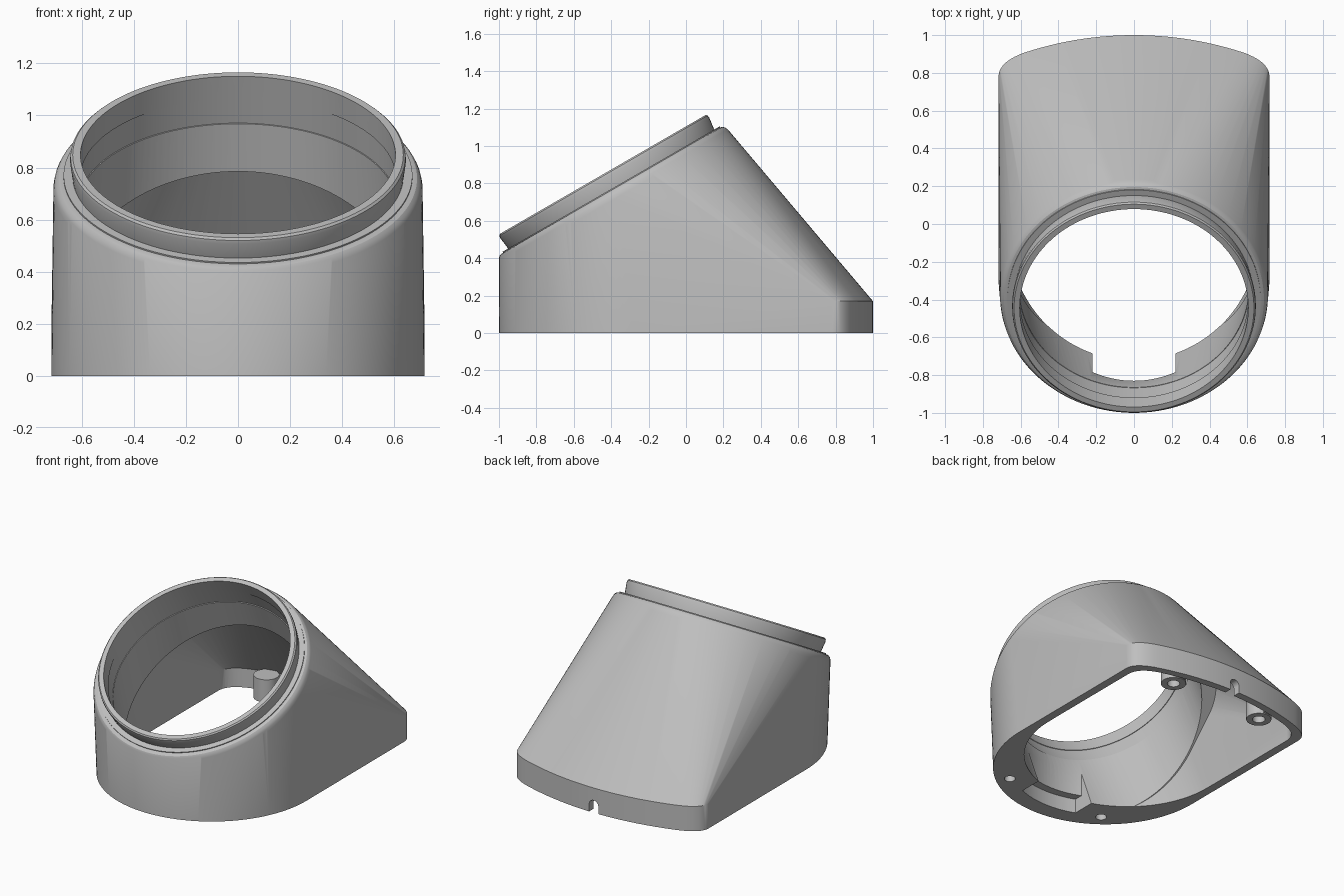
import bpy, bmesh, math
from mathutils import Vector, Matrix

if "Cube" in bpy.data.objects:
    bpy.data.objects.remove(bpy.data.objects["Cube"], do_unlink=True)

grey = bpy.data.materials.new("plain_grey")
grey.use_nodes = True
colour = (0.52, 0.52, 0.52, 1)
grey.diffuse_color = colour
grey.node_tree.nodes["Principled BSDF"].inputs["Base Color"].default_value = colour

# Frame of the tilted mouth: origin at the rim centre, local z along its axis
MOUTH = Matrix.Translation((0, -0.445, 0.848)) @ Matrix.Rotation(math.radians(30), 4, 'X')
SHOULDER = MOUTH @ Matrix.Translation((0, -0.006, 0))
SEG = 128


def make_object(name, bm):
    bmesh.ops.recalc_face_normals(bm, faces=bm.faces)
    mesh = bpy.data.meshes.new(name)
    bm.to_mesh(mesh)
    bm.free()
    mesh.materials.append(grey)
    obj = bpy.data.objects.new(name, mesh)
    bpy.context.collection.objects.link(obj)
    return obj


def hull(name, points):
    bm = bmesh.new()
    for p in points:
        bm.verts.new(p)
    res = bmesh.ops.convex_hull(bm, input=bm.verts)
    unused = {g for g in res["geom_interior"] + res["geom_unused"]
              if isinstance(g, bmesh.types.BMVert)}
    bmesh.ops.delete(bm, geom=list(unused), context='VERTS')
    return make_object(name, bm)


def lathe(name, profile, frame):
    """Closed solid of revolution from (radius, height) pairs, capped at both ends."""
    bm = bmesh.new()
    rings = [[bm.verts.new(p) for p in ring(r, h, frame)] for r, h in profile]
    for a, b in zip(rings, rings[1:]):
        for i in range(SEG):
            j = (i + 1) % SEG
            bm.faces.new((a[i], a[j], b[j], b[i]))
    bm.faces.new(rings[0])
    bm.faces.new(rings[-1])
    return make_object(name, bm)


def ring(r, h, frame):
    return [frame @ Vector((r * math.cos(t), r * math.sin(t), h))
            for t in (2 * math.pi * i / SEG for i in range(SEG))]


def rod(name, x, y, r, z0, z1):
    return lathe(name, [(r, z0), (r, z1)], Matrix.Translation((x, y, 0)))


def box(name, x, y, z, sx, sy, sz):
    return hull(name, [(x + i * sx / 2, y + j * sy / 2, z + k * sz / 2)
                       for i in (-1, 1) for j in (-1, 1) for k in (-1, 1)])


def back_outline(width, inset):
    """Shallow back arc with rounded corners."""
    def arc(x):
        return -0.86 + math.sqrt((1.86 - inset) ** 2 - x * x)
    edge = width - 0.13
    a, c, b = (Vector(p) for p in ((width, 0.78 - inset), (width, arc(width)), (edge, arc(edge))))
    half = []
    for i in range(11):
        t = i / 10
        half.append(a * (1 - t) ** 2 + c * 2 * t * (1 - t) + b * t * t)
    half += [Vector((edge * (1 - i / 16), arc(edge * (1 - i / 16)))) for i in range(1, 17)]
    return [(s * p.x, p.y) for p in half for s in (1, -1)]


def front_outline(r, cy):
    return [(r * math.cos(t), cy - r * math.sin(t))
            for t in (math.pi * i / 64 for i in range(65))]


def at(points, z):
    return [(x, y, z) for x, y in points]


def combine(target, tool, operation):
    mod = target.modifiers.new("combine", 'BOOLEAN')
    mod.operation, mod.solver, mod.object = operation, 'EXACT', tool
    bpy.context.view_layer.objects.active = target
    bpy.ops.object.modifier_apply(modifier=mod.name)
    bpy.data.objects.remove(tool, do_unlink=True)


# Outer body: D-shaped foot blended into the tilted mouth
back = back_outline(0.717, 0)
points = at(front_outline(0.717, -0.283) + back, 0) + at(back, 0.17)
for r, h in ((0.675, -0.096), (0.688, -0.1), (0.698, -0.11), (0.705, -0.125), (0.709, -0.145)):
    points += ring(r, h, SHOULDER)
body = hull("hooded_body", points)

# Raised collar with a narrow flange at its foot
combine(body, lathe("collar", [(0.6, -0.2), (0.67, -0.2), (0.67, -0.09), (0.636, -0.09),
                               (0.645, -0.022), (0.643, -0.008), (0.635, 0), (0.5, 0)],
                    MOUTH), 'UNION')

# Bore, then a funnel from the bore down to a round foot opening
combine(body, lathe("bore", [(0.609, -0.21), (0.609, -0.1), (0.605, -0.1), (0.605, 0.1)],
                    MOUTH), 'DIFFERENCE')
combine(body, hull("funnel", at(front_outline(0.66, -0.055) + front_outline(-0.66, -0.055), -0.02)
                   + ring(0.605, -0.2, MOUTH)), 'DIFFERENCE')

# Thin-walled hollow under the back slope, ending below a sloping ledge
inner = back_outline(0.66, 0.05)
hollow = hull("hollow", at(front_outline(0.66, -0.055) + inner, -0.02)
              + at(inner, 0.13) + ring(0.63, -0.2, MOUTH))
combine(hollow, hull("ledge", [(x, y, z) for x in (-1.5, 1.5) for y in (-1.5, 1.5)
                               for z in (0.53 + 0.975 * y, 3)]), 'DIFFERENCE')
combine(body, hollow, 'DIFFERENCE')

# Recess in the front of the floor, deeper near the bottom
for radius, top in ((0.545, 0.35), (0.6, 0.1)):
    arc = [(radius * math.sin(t), -0.285 - radius * math.cos(t))
           for t in (math.asin(0.22 / radius) * i / 8 for i in range(-8, 9))]
    recess = arc + [(-0.22, -0.4), (0.22, -0.4)]
    combine(body, hull("recess", at(recess, -0.1) + at(recess, top)), 'DIFFERENCE')

# Cable slot in the back edge
slot = [(0.035 * math.cos(t), 0.05 + 0.035 * math.sin(t))
        for t in (math.pi * i / 16 for i in range(17))] + [(-0.035, -0.1), (0.035, -0.1)]
combine(body, hull("cable_slot", [(x, y, z) for x, z in slot for y in (0.85, 1.1)]), 'DIFFERENCE')

# Front screw holes
for s in (1, -1):
    combine(body, rod("screw_hole", s * 0.38, -0.78, 0.035, -0.1, 0.12), 'DIFFERENCE')

bpy.ops.object.select_all(action='DESELECT')
parts = [body]

# Rear screw posts, each tied to the back wall by a rib
for s, side in ((1, "left"), (-1, "right")):
    post = rod("rear_post_" + side, s * 0.355, 0.815, 0.08, 0.005, 0.16)
    combine(post, box("rib", s * 0.355, 0.89, 0.07, 0.05, 0.1, 0.12), 'UNION')
    combine(post, rod("hole", s * 0.355, 0.815, 0.04, -0.1, 0.14), 'DIFFERENCE')
    parts.append(post)

for obj in parts:
    obj.select_set(True)
bpy.context.view_layer.objects.active = body
bpy.ops.object.shade_smooth_by_angle(angle=math.radians(25))
